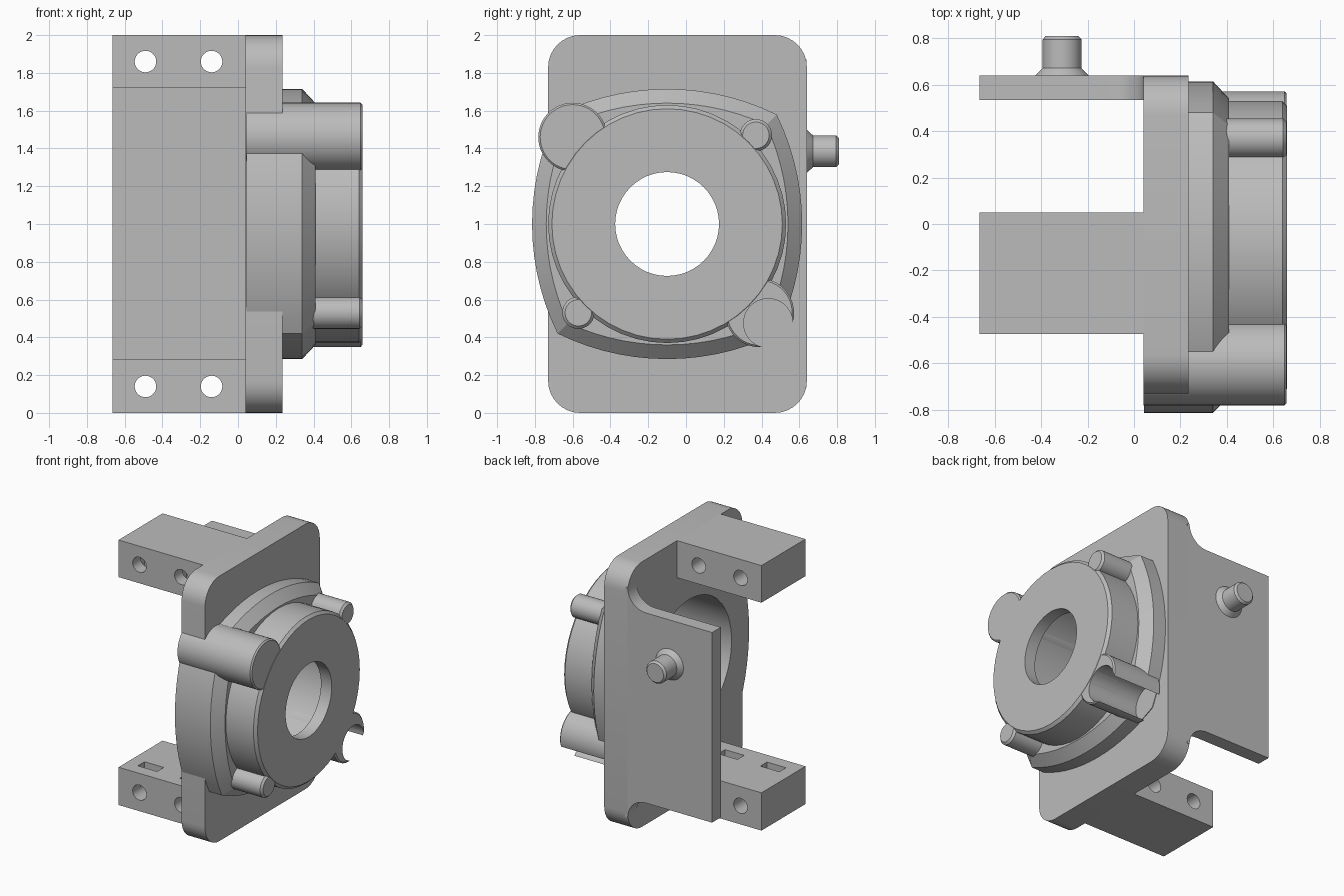
import bpy, bmesh
from math import pi, cos, sin, asin, radians

old = bpy.data.objects.get("Cube")
if old:
    bpy.data.objects.remove(old, do_unlink=True)

grey = bpy.data.materials.new("light grey")
grey.use_nodes = True
GREY = (0.5, 0.5, 0.5, 1)
grey.diffuse_color = GREY
grey.node_tree.nodes["Principled BSDF"].inputs["Base Color"].default_value = GREY


def loft(name, axis, sections):
    """Capped solid through (position, outline) sections along x or y."""
    bm = bmesh.new()
    rings = []
    for t, pts in sections:
        rings.append([bm.verts.new((t, a, b) if axis == "x" else (a, t, b)) for a, b in pts])
    n = len(rings[0])
    for low, high in zip(rings, rings[1:]):
        for i in range(n):
            j = (i + 1) % n
            bm.faces.new((low[i], low[j], high[j], high[i]))
    bm.faces.new(rings[0])
    bm.faces.new(rings[-1])
    bmesh.ops.recalc_face_normals(bm, faces=bm.faces)
    mesh = bpy.data.meshes.new(name)
    bm.to_mesh(mesh)
    bm.free()
    ob = bpy.data.objects.new(name, mesh)
    bpy.context.collection.objects.link(ob)
    mesh.materials.append(grey)
    return ob


def circle(a, b, r, n=48):
    return [(a + r * cos(2 * pi * i / n), b + r * sin(2 * pi * i / n)) for i in range(n)]


def rect(a0, a1, b0, b1):
    return [(a0, b0), (a1, b0), (a1, b1), (a0, b1)]


def rounded(a0, a1, b0, b1, r, n=8):
    pts = []
    corners = ((a1 - r, b1 - r), (a0 + r, b1 - r), (a0 + r, b0 + r), (a1 - r, b0 + r))
    for k, (a, b) in enumerate(corners):
        for i in range(n + 1):
            t = pi / 2 * (k + i / n)
            pts.append((a + r * cos(t), b + r * sin(t)))
    return pts


def bulged_square(a, b, half, rise, n=14):
    """Square outline whose four sides are shallow outward arcs."""
    R = (half ** 2 + rise ** 2) / (2 * rise)
    sweep = asin(half / R)
    pts = []
    for k in range(4):
        for i in range(n):
            t = -sweep + 2 * sweep * i / n
            u, v = half + rise - R + R * cos(t), R * sin(t)
            c, s = cos(k * pi / 2), sin(k * pi / 2)
            pts.append((a + u * c - v * s, b + u * s + v * c))
    return pts


def rod(name, axis, a, b, r, start, end, bevel=0.02):
    return loft(name, axis, [(start, circle(a, b, r)), (end - bevel, circle(a, b, r)),
                             (end, circle(a, b, r - bevel))])


def cut(ob, cutters):
    bpy.context.view_layer.objects.active = ob
    for c in cutters:
        m = ob.modifiers.new("cut", "BOOLEAN")
        m.operation, m.solver, m.object = "DIFFERENCE", "EXACT", c
        bpy.ops.object.modifier_apply(modifier=m.name)


CY, CZ = -0.1, 1.0

# Mounting plate, bulged housing and drum, all on the bore axis
plate = loft("mounting_plate", "x", [(x, rounded(-0.73, 0.64, 0, 2, 0.17)) for x in (0.04, 0.235)])
housing = loft("housing", "x", [
    (0.044, bulged_square(CY, CZ, 0.58, 0.135)),
    (0.34, bulged_square(CY, CZ, 0.58, 0.135)),
    (0.41, bulged_square(CY, CZ, 0.525, 0.115))])
drum = rod("drum", "x", CY, CZ, 0.63, 0.3, 0.66)

# Lugs around the drum
top_lug = rod("large_upper_lug", "x", -0.6, 1.46, 0.182, 0.042, 0.658, 0.01)
low_lug = rod("large_lower_lug", "x", 0.39, 0.53, 0.182, 0.25, 0.658, 0.01)
small_lugs = [rod("small_lug", "x", y, z, 0.085, 0.3, 0.658, 0.015)
              for y, z in ((0.37, 1.47), (-0.57, 0.53))]

# Hollow interior, bore and lug socket
cavity = loft("cavity_cutter", "x", [(x, circle(CY, CZ, 0.5, 64)) for x in (-0.1, 0.57)])
bore = loft("bore_cutter", "x", [(x, circle(CY, CZ, 0.275)) for x in (0.4, 0.8)])
socket = loft("socket_cutter", "x", [(x, circle(0.435, 0.475, 0.13)) for x in (0.24, 0.8)])
cut(plate, [cavity])
cut(housing, [cavity, socket])
cut(drum, [cavity, bore, socket])
cut(low_lug, [socket])
helpers = [cavity, bore, socket]

# Clamp arms with cross holes and nut slots on their inner faces
arms = []
for label, z0, z1, zh, s0, s1 in (("upper_arm", 1.72, 2, 1.86, 1.6, 1.87),
                                  ("lower_arm", 0, 0.285, 0.14, 0.13, 0.4)):
    arm = loft(label, "x", [(x, rect(-0.475, 0.05, z0, z1)) for x in (-0.665, 0.045)])
    for hx in (-0.49, -0.14):
        hole = loft("hole_cutter", "y", [(y, circle(hx, zh, 0.057, 32)) for y in (-0.6, 0.2)])
        slot = loft("slot_cutter", "x", [(hx + d, rect(-0.38, -0.3, s0, s1)) for d in (-0.08, 0.08)])
        cut(arm, [hole, slot])
        helpers += [hole, slot]
    arms.append(arm)

# Side wall flaring into the plate
R = 0.15
flare = [(0.04 - R + R * sin(t * pi / 16), 0.285 - R + R * cos(t * pi / 16)) for t in range(9)]
lower = [(-0.665, 0.285)] + flare + [(0.06, 0.285 - R)]
outline = lower + [(x, 2.005 - z) for x, z in reversed(lower)]
wall = loft("side_wall", "y", [(y, outline) for y in (0.535, 0.639)])

# Locating pin with conical foot
pin = loft("locating_pin", "y", [(y, circle(-0.31, 1.385, r)) for y, r in (
    (0.63, 0.123), (0.64, 0.115), (0.672, 0.084), (0.795, 0.084), (0.81, 0.07))])

for h in helpers:
    bpy.data.objects.remove(h, do_unlink=True)

# Smooth curved sides, keep edges sharp
bpy.ops.object.select_all(action="DESELECT")
for ob in [plate, housing, drum, top_lug, low_lug, wall, pin] + small_lugs + arms:
    ob.select_set(True)
bpy.context.view_layer.objects.active = plate
bpy.ops.object.shade_smooth_by_angle(angle=radians(25))
